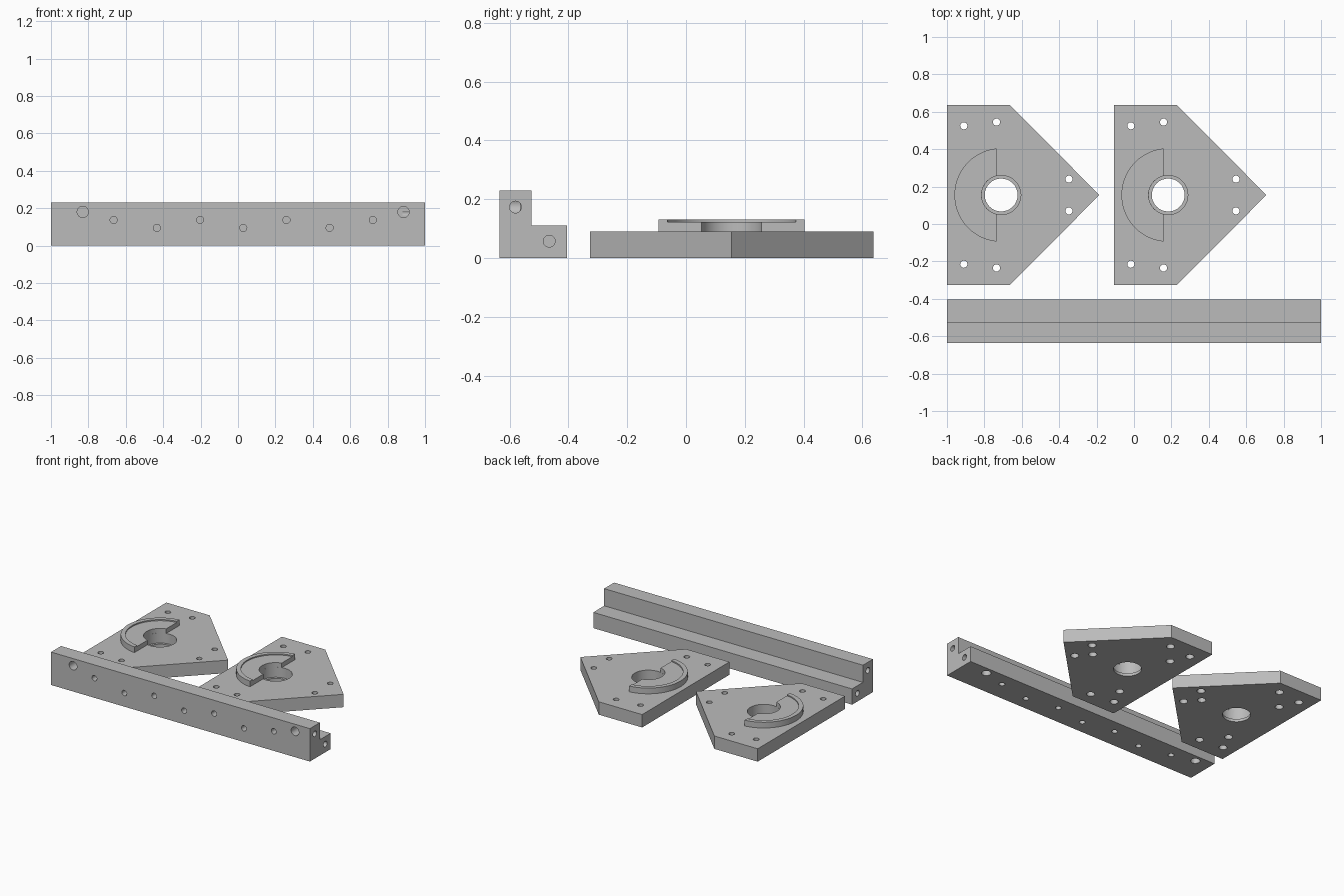
import bpy, bmesh
from math import acos, cos, sin, pi, radians
from mathutils import Matrix, Vector

cube = bpy.data.objects.get("Cube")
if cube:
    bpy.data.objects.remove(cube, do_unlink=True)

grey = bpy.data.materials.new("plain grey")
grey.use_nodes = True
colour = (0.5, 0.5, 0.5, 1)
grey.diffuse_color = colour
grey.node_tree.nodes["Principled BSDF"].inputs["Base Color"].default_value = colour


def make_object(name, bm):
    bmesh.ops.recalc_face_normals(bm, faces=bm.faces)
    mesh = bpy.data.meshes.new(name)
    bm.to_mesh(mesh)
    bm.free()
    mesh.materials.append(grey)
    obj = bpy.data.objects.new(name, mesh)
    bpy.context.collection.objects.link(obj)
    return obj


def prism(name, points, direction):
    """Extrude a closed 3D outline along a direction."""
    bm = bmesh.new()
    face = bm.faces.new([bm.verts.new(p) for p in points])
    out = bmesh.ops.extrude_face_region(bm, geom=[face])
    moved = [g for g in out["geom"] if isinstance(g, bmesh.types.BMVert)]
    bmesh.ops.translate(bm, verts=moved, vec=direction)
    return make_object(name, bm)


def drill(obj, holes):
    """Cut cylinders, each given as (start, direction with depth, radius)."""
    bm = bmesh.new()
    for start, direction, radius in holes:
        start, d = Vector(start), Vector(direction)
        begin = start - d.normalized() * 0.02
        end = start + d
        turn = d.to_track_quat("Z", "Y").to_matrix().to_4x4()
        bmesh.ops.create_cone(
            bm, cap_ends=True, segments=32, radius1=radius, radius2=radius,
            depth=(end - begin).length,
            matrix=Matrix.Translation((begin + end) / 2) @ turn)
    cutter = make_object("hole_cutter", bm)
    cutter.hide_render = True
    mod = obj.modifiers.new("holes", "BOOLEAN")
    mod.operation, mod.solver, mod.object = "DIFFERENCE", "EXACT", cutter
    graph = bpy.context.evaluated_depsgraph_get()
    mesh = bpy.data.meshes.new_from_object(obj.evaluated_get(graph))
    obj.modifiers.clear()
    obj.data = mesh
    bpy.data.objects.remove(cutter, do_unlink=True)


def smooth(obj):
    bpy.ops.object.select_all(action="DESELECT")
    obj.select_set(True)
    bpy.context.view_layer.objects.active = obj
    bpy.ops.object.shade_smooth_by_angle(angle=radians(30))


# Stepped beam
FRONT = -0.635
section = [(0, 0), (0.23, 0), (0.23, 0.11), (0.11, 0.11), (0.11, 0.23), (0, 0.23)]
beam = prism("stepped_beam", [(-1, FRONT + u, z) for u, z in section], (2, 0, 0))

# Matching hole rows on the front and, turned end for end, on the underside
row = [(-0.83, 0.18, 0.03), (0.885, 0.18, 0.03)]
row += [(-0.665 + 0.231 * i, 0.095 if i % 2 else 0.137, 0.019) for i in range(7)]
drill(beam, [((x, FRONT, h), (0, 0.07, 0), r) for x, h, r in row]
      + [((-x, FRONT + h, 0), (0, 0, 0.07), r) for x, h, r in row])
drill(beam, [((s, FRONT + u, z), (-0.12 * s, 0, 0), 0.02)
             for s in (-1, 1) for u, z in ((0.055, 0.173), (0.17, 0.057))])
smooth(beam)


# Pointed plates with a raised half ring around the bore
THICK = 0.09
CY = 0.155


def half_band(name, cx, inner, outer, top):
    """Ring sector on the left of a chord, standing on the plate."""
    chord, steps, points = -0.025, 40, []
    for radius, order in ((outer, 1), (inner, -1)):
        a = acos(chord / radius)
        arc = [a + (2 * pi - 2 * a) * i / steps for i in range(steps + 1)]
        points += [(cx + radius * cos(t), CY + radius * sin(t), THICK - 0.005)
                   for t in arc[::order]]
    smooth(prism(name, points, (0, 0, top - THICK + 0.005)))


def plate(side, cx):
    half = [(-0.29, 0.482), (0.045, 0.482), (0.525, 0)]
    outline = half + [(x, -y) for x, y in half[1::-1]]
    body = prism(side + "_plate", [(cx + x, CY + y, 0) for x, y in outline],
                 (0, 0, THICK))
    up = (0, 0, THICK + 0.02)
    bolts = [(cx + x, CY + s * y, 0) for s in (-1, 1)
             for x, y in ((-0.2, 0.37), (-0.025, 0.39), (0.362, 0.085))]
    # Through bores
    drill(body, [(p, up, 0.019) for p in bolts] + [((cx, CY, 0), up, 0.088)])
    # Wider bore from above, wider bolt mouths and blind holes from below
    blind = [(cx + 0.285 * cos(t), CY + 0.285 * sin(t), 0)
             for t in (0, 2 * pi / 3, -2 * pi / 3)]
    drill(body, [((cx, CY, THICK), (0, 0, -0.07), 0.105)]
          + [(p, (0, 0, 0.04), 0.026) for p in bolts + blind])
    smooth(body)
    half_band(side + "_ring_floor", cx, 0.105, 0.22, 0.122)
    half_band(side + "_ring_rim", cx, 0.22, 0.25, 0.13)


plate("right", -0.71)
plate("left", 0.183)
